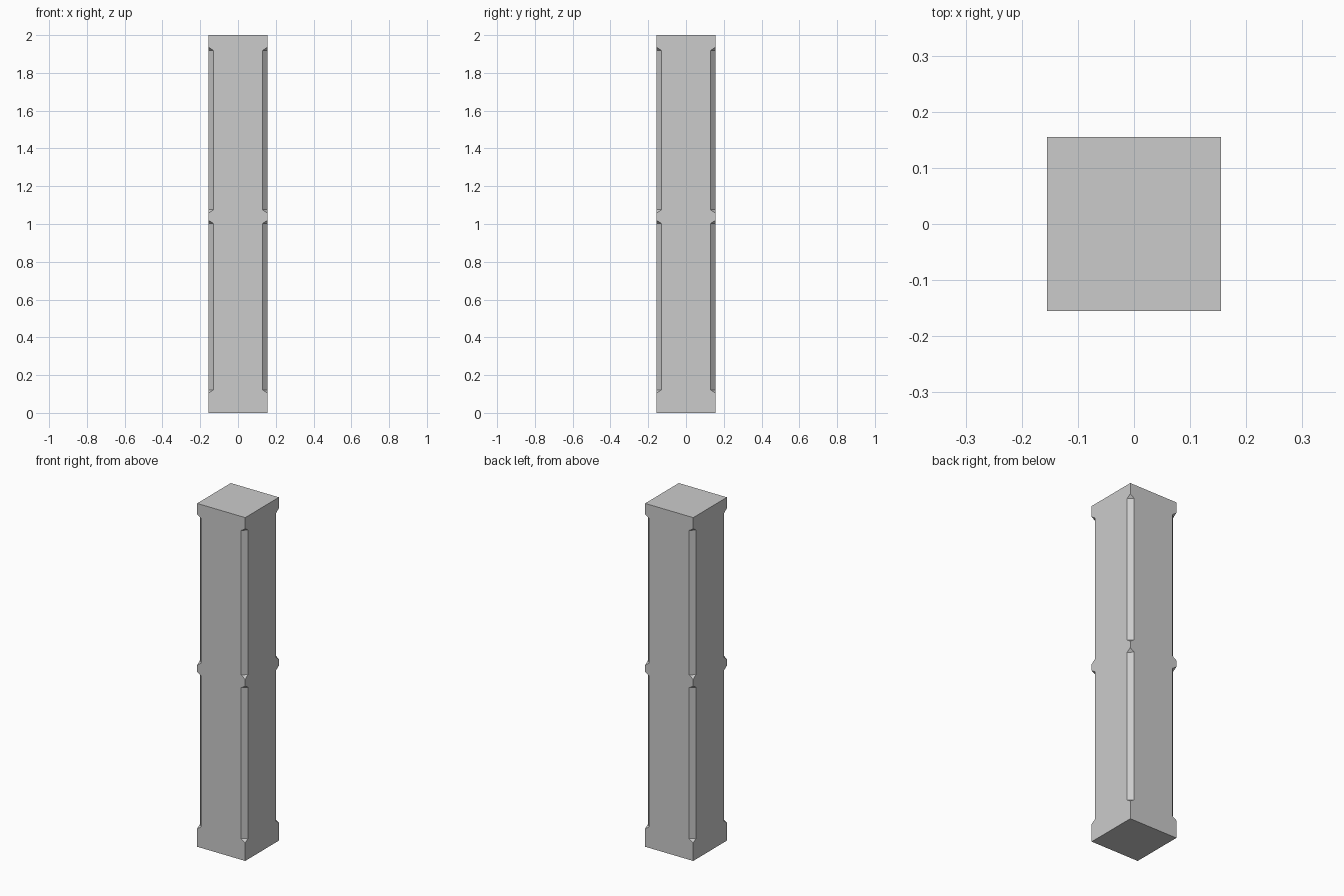
import bpy, bmesh

if "Cube" in bpy.data.objects:
    bpy.data.objects.remove(bpy.data.objects["Cube"])

H = 0.155      # half width of the post
C = 0.026      # chamfer size

# Cross-sections up the post: (height, chamfer)
SECTIONS = [(0, 0), (0.105, 0), (0.122, C), (1.002, C), (1.019, 0),
            (1.058, 0), (1.076, C), (1.918, C), (1.936, 0), (2, 0)]


def ring(bm, z, c):
    """Square outline with chamfered corners, counter-clockwise."""
    i = H - c
    pts = [(i, -H), (H, -i), (H, i), (i, H), (-i, H), (-H, i), (-H, -i), (-i, -H)]
    return [bm.verts.new((x, y, z)) for x, y in pts]


# Post with stopped chamfers on its four corners
bm = bmesh.new()
rings = [ring(bm, z, c) for z, c in SECTIONS]
for a, b in zip(rings, rings[1:]):
    for k in range(8):
        n = (k + 1) % 8
        bm.faces.new((a[k], a[n], b[n], b[k]))
bm.faces.new(rings[0][::-1])
bm.faces.new(rings[-1])

# Collapse unchamfered corners and merge the flat sides
bmesh.ops.remove_doubles(bm, verts=bm.verts[:], dist=1e-5)
bmesh.ops.dissolve_limit(bm, angle_limit=0.01, verts=bm.verts[:], edges=bm.edges[:])
bmesh.ops.recalc_face_normals(bm, faces=bm.faces[:])

mesh = bpy.data.meshes.new("post")
bm.to_mesh(mesh)
bm.free()
bpy.context.collection.objects.link(bpy.data.objects.new("post", mesh))
